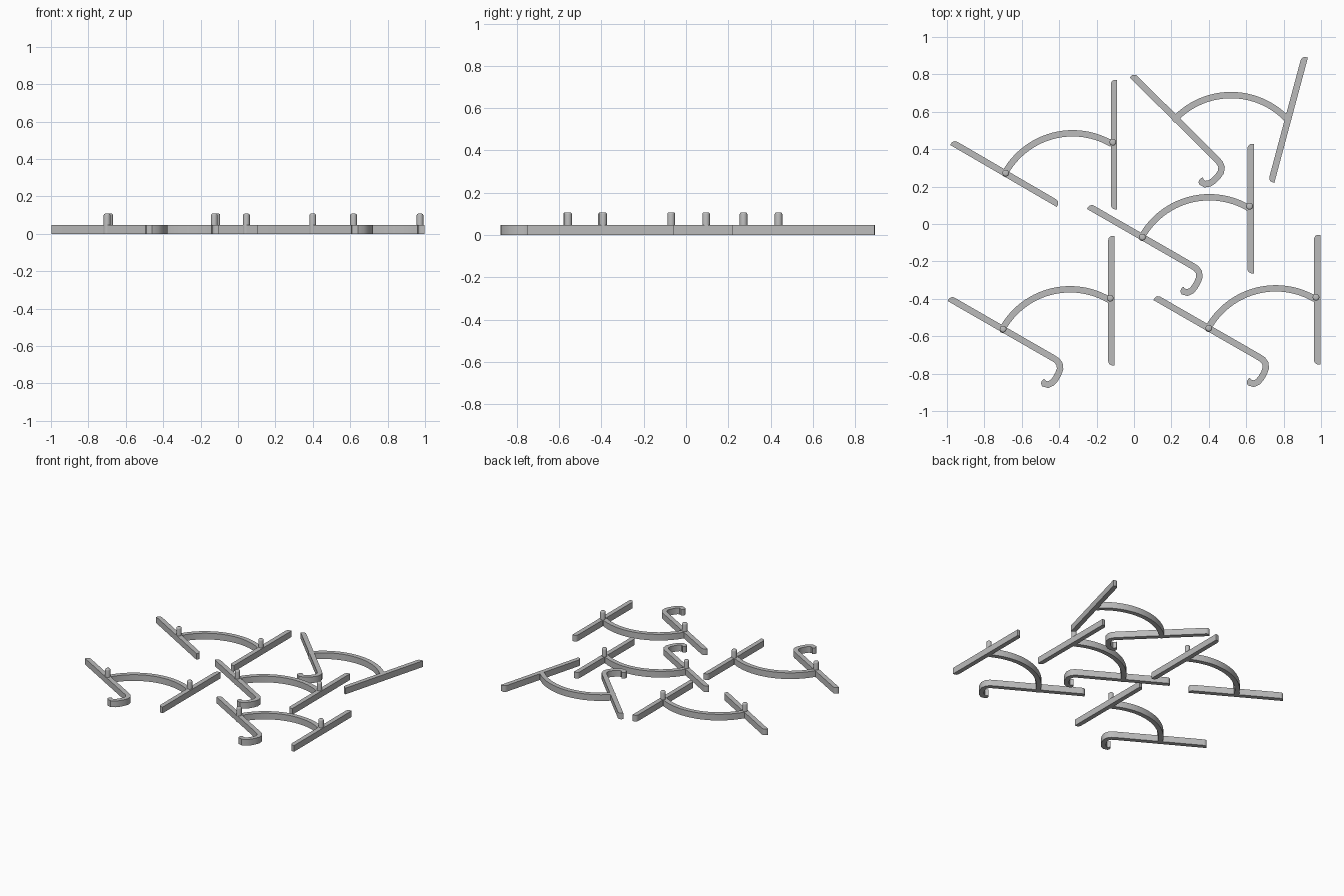
import bpy, bmesh, math
from mathutils import Vector, Matrix

if "Cube" in bpy.data.objects:
    bpy.data.objects.remove(bpy.data.objects["Cube"])

WIDTH, HEIGHT, PEG_TOP = 0.034, 0.047, 0.108

grey = bpy.data.materials.new("light grey")
grey.diffuse_color = (0.5, 0.5, 0.5, 1)
grey.use_nodes = True
grey.node_tree.nodes["Principled BSDF"].inputs["Base Color"].default_value = grey.diffuse_color


def finish(bm, name, place, smooth=True):
    bmesh.ops.recalc_face_normals(bm, faces=bm.faces)
    mesh = bpy.data.meshes.new(name)
    bm.to_mesh(mesh)
    bm.free()
    mesh.materials.append(grey)
    obj = bpy.data.objects.new(name, mesh)
    bpy.context.collection.objects.link(obj)
    obj.matrix_world = place
    if smooth:
        bpy.ops.object.select_all(action='DESELECT')
        obj.select_set(True)
        bpy.context.view_layer.objects.active = obj
        bpy.ops.object.shade_smooth_by_angle(angle=math.radians(35))


def strip(name, path, place, round_ends=True):
    """Flat bar along a path; the left corner of each end is rounded."""
    pts = [Vector(p) for p in path]
    h, r, n = WIDTH / 2, 0.024, len(pts)
    left, right = [], []
    for i, p in enumerate(pts):
        a = (p - pts[i - 1]).normalized() if i else None
        b = (pts[i + 1] - p).normalized() if i < n - 1 else None
        t = ((a or b) + (b or a)).normalized()
        side = Vector((-t.y, t.x))
        k = h / max(0.5, t.dot(a or b))
        right.append(p - side * k)
        if round_ends and i in (0, n - 1):
            s = 1 if i == 0 else -1
            arc = [p + t * s * r * (1 - math.sin(u)) + side * (h - r + r * math.cos(u))
                   for u in [math.pi / 2 * (1 - j / 5) for j in range(6)]]
            left += arc if i == 0 else arc[::-1]
        else:
            left.append(p + side * k)
    bm = bmesh.new()
    face = bm.faces.new([bm.verts.new((p.x, p.y, 0)) for p in right + left[::-1]])
    up = bmesh.ops.extrude_face_region(bm, geom=[face])
    top = [v for v in up["geom"] if isinstance(v, bmesh.types.BMVert)]
    bmesh.ops.translate(bm, verts=top, vec=(0, 0, HEIGHT))
    bmesh.ops.triangulate(bm, faces=[f for f in bm.faces if len(f.verts) > 4])
    finish(bm, name, place)


def post(name, xy, radius, top, place, cap=0.0):
    """Upright round post, with a softened top if cap is given."""
    bm = bmesh.new()
    bmesh.ops.create_cone(bm, cap_ends=True, segments=20, radius1=radius, radius2=radius,
                          depth=top, matrix=Matrix.Translation((*xy, top / 2)))
    if cap:
        rim = [e for e in bm.edges if all(v.co.z > top - 1e-4 for v in e.verts)]
        bmesh.ops.bevel(bm, geom=rim, offset=cap, segments=3, profile=0.5, affect='EDGES')
    finish(bm, name, place)


# Layout of one piece, measured from its left pivot
PIVOTS = [(0, 0), (0.573, 0.165)]
HOOK = [(0.270, -0.156), (0.288, -0.168), (0.302, -0.187), (0.305, -0.213), (0.295, -0.240),
        (0.279, -0.268), (0.262, -0.287), (0.240, -0.297), (0.219, -0.291), (0.206, -0.277)]

# Curved bridge
centre, radius = Vector((0.358, -0.201)), 0.414
a0 = math.atan2(0.201, -0.358)
a1 = math.atan2(0.366, 0.215)
BRIDGE = [centre + Vector((math.cos(a), math.sin(a))) * radius
          for a in [a0 + (a1 - a0) * i / 24 for i in range(25)]]


def piece(x, y, turn=0, hook=True, pegs=True):
    place = Matrix.Translation((x, y, 0)) @ Matrix.Rotation(math.radians(turn), 4, 'Z')
    strip("curved_bridge", BRIDGE, place, round_ends=False)
    strip("right_arm", [(0.579, -0.194), (0.579, 0.499)], place)
    tail = HOOK if hook else [(0.281, -0.166)]
    strip("hooked_arm" if hook else "left_arm", [(-0.288, 0.165)] + tail, place)
    for xy in PIVOTS:
        post("joint_hub", xy, 0.021, HEIGHT - 0.001, place)
        if pegs:
            post("peg", xy, 0.018, PEG_TOP, place, cap=0.009)


piece(-0.700, -0.562)
piece(0.400, -0.557)
piece(0.045, -0.070)
piece(-0.686, 0.272, hook=False)
piece(0.225, 0.562, turn=-15, pegs=False)
